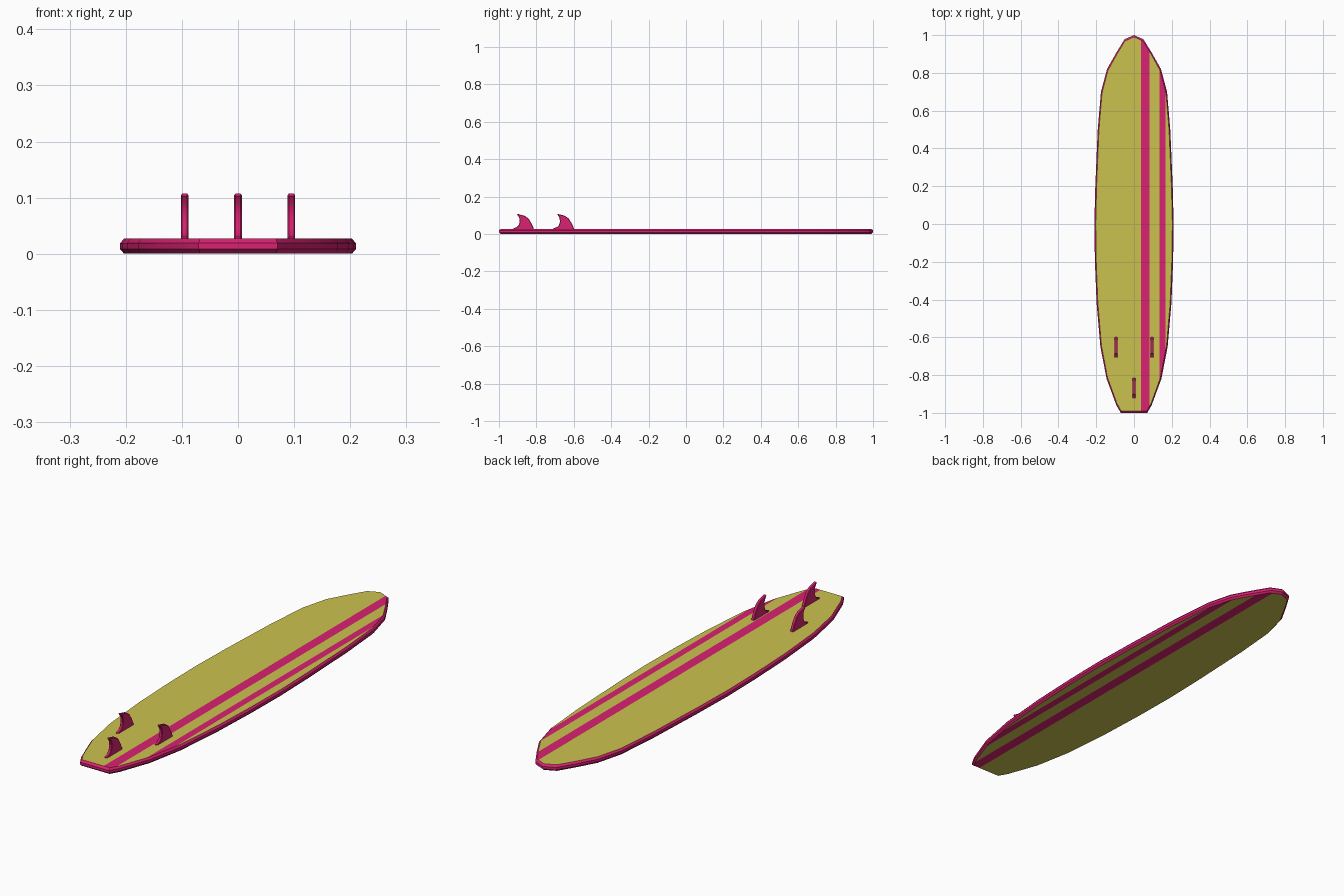
import bpy, bmesh, math

if "Cube" in bpy.data.objects:
    bpy.data.objects.remove(bpy.data.objects["Cube"])


def material(name, rgb):
    m = bpy.data.materials.new(name)
    m.diffuse_color = (*rgb, 1)
    m.use_nodes = True
    m.node_tree.nodes["Principled BSDF"].inputs["Base Color"].default_value = m.diffuse_color
    return m


pink = material("pink", (0.69, 0.016, 0.165))
yellow = material("yellow", (0.60, 0.54, 0.08))


def finish(name, bm, mats):
    bmesh.ops.recalc_face_normals(bm, faces=bm.faces)
    me = bpy.data.meshes.new(name)
    bm.to_mesh(me)
    bm.free()
    for m in mats:
        me.materials.append(m)
    ob = bpy.data.objects.new(name, me)
    bpy.context.collection.objects.link(ob)
    return ob


def smooth(ob, angle):
    bpy.ops.object.select_all(action='DESELECT')
    ob.select_set(True)
    bpy.context.view_layer.objects.active = ob
    bpy.ops.object.shade_smooth_by_angle(angle=math.radians(angle))


# Board: half outline mirrored, lofted through a rounded rail section
half = [(0.05, 0.978), (0.095, 0.905), (0.143, 0.82), (0.175, 0.70), (0.192, 0.50),
        (0.205, 0.20), (0.21, 0.0), (0.207, -0.2), (0.198, -0.42), (0.178, -0.65),
        (0.145, -0.82), (0.093, -0.96), (0.07, -1.0)]
outline = [(0, 1.0)] + half + [(-x, y) for x, y in reversed(half)]
section = [(0.0, 0.007), (0.008, 0.0), (0.019, 0.0), (0.027, 0.007)]  # z, inset

bm = bmesh.new()
rings = [[bm.verts.new((x * (1 - d / 0.21), y * (1 - 1.4 * d), z)) for x, y in outline]
         for z, d in section]
n = len(outline)
for a, b in zip(rings, rings[1:]):
    for i in range(n):
        j = (i + 1) % n
        bm.faces.new((a[i], a[j], b[j], b[i]))
bm.faces.new(rings[0])
bm.faces.new(rings[-1])

# Stripes cut into the deck and the underside
stripes = [(0.038, 0.083), (0.134, 0.166)]
for pair in stripes:
    for x in pair:
        caps = [f for f in bm.faces if abs(f.normal.z) > 0.99 or len(f.verts) > 4]
        edges = {e for f in caps for e in f.edges}
        verts = {v for f in caps for v in f.verts}
        bmesh.ops.bisect_plane(bm, geom=caps + list(edges) + list(verts), dist=1e-6,
                               plane_co=(x, 0, 0), plane_no=(1, 0, 0))
        bm.normal_update()
bmesh.ops.recalc_face_normals(bm, faces=bm.faces)
bm.normal_update()
for f in bm.faces:
    x = f.calc_center_bounds().x
    xs = [v.co.x for v in f.verts]
    mid = (min(xs) + max(xs)) / 2
    striped = any(a < mid < b for a, b in stripes)
    f.material_index = 1 if abs(f.normal.z) > 0.99 and not striped else 0
smooth(finish("board", bm, [pink, yellow]), 30)

# Fins: swept-back profile (y, z), extruded and softened
fin = [(0.055, 0.022), (0.053, 0.032), (0.043, 0.055), (0.026, 0.082), (0.005, 0.097),
       (-0.033, 0.107), (-0.035, 0.103), (-0.024, 0.088), (-0.021, 0.066),
       (-0.026, 0.047), (-0.037, 0.036), (-0.055, 0.030), (-0.055, 0.022)]


def make_fin(name, cx, cy, t=0.014):
    bm = bmesh.new()
    face = bm.faces.new([bm.verts.new((cx - t / 2, cy + y, z)) for y, z in fin])
    ext = bmesh.ops.extrude_face_region(bm, geom=[face])
    bmesh.ops.translate(bm, vec=(t, 0, 0),
                        verts=[g for g in ext["geom"] if isinstance(g, bmesh.types.BMVert)])
    bmesh.ops.recalc_face_normals(bm, faces=bm.faces)
    rims = [e for e in bm.edges if abs(e.verts[0].co.x - e.verts[1].co.x) < 1e-5]
    bmesh.ops.bevel(bm, geom=rims, offset=0.0025, segments=1, affect='EDGES',
                    clamp_overlap=True)
    smooth(finish(name, bm, [pink]), 30)


make_fin("rear_fin", 0, -0.868)
for side, name in ((-1, "left_fin"), (1, "right_fin")):
    make_fin(name, side * 0.095, -0.653)
